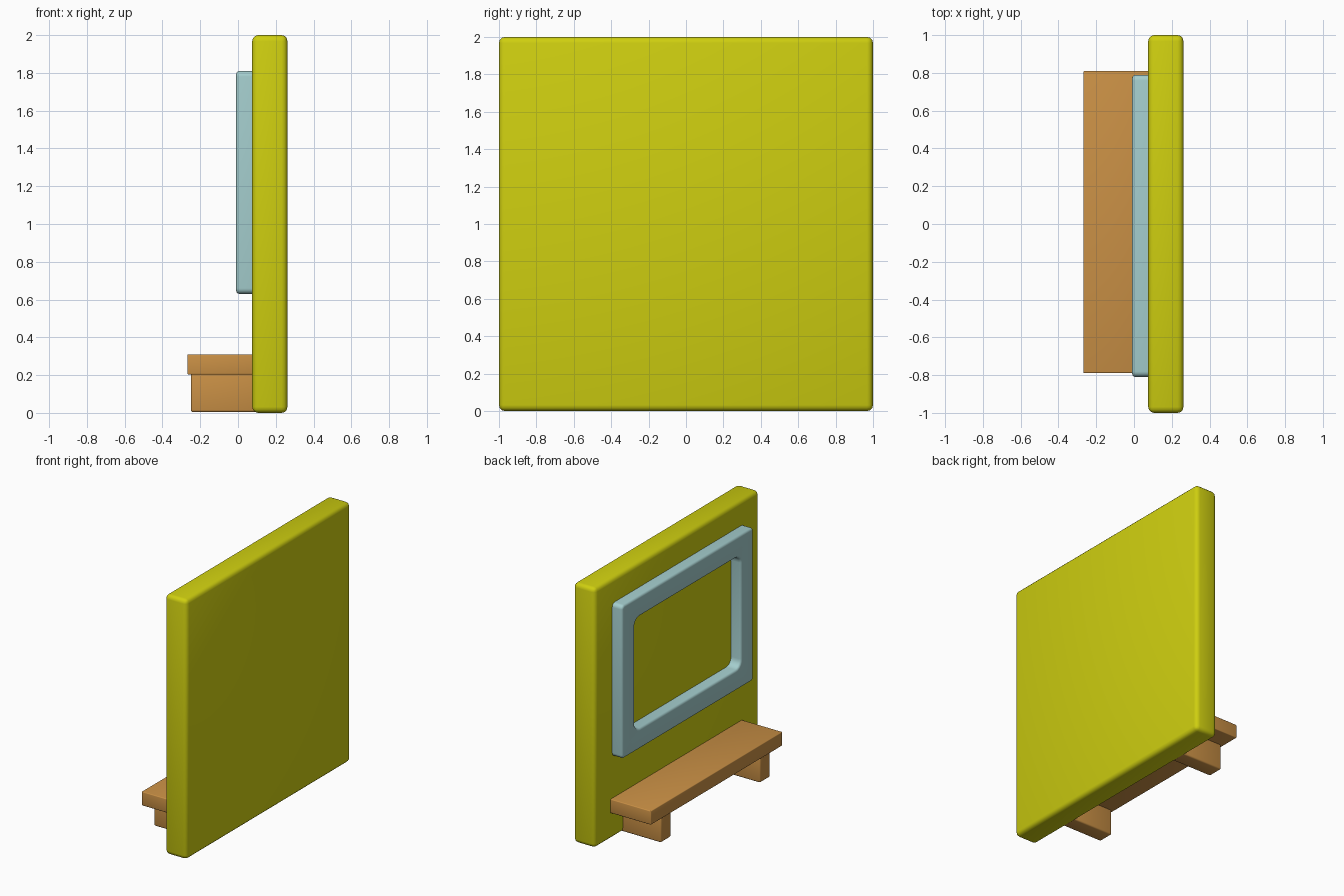
import bpy, bmesh, math

cube = bpy.data.objects.get("Cube")
if cube:
    bpy.data.objects.remove(cube)


def material(name, rgb):
    mat = bpy.data.materials.new(name)
    mat.use_nodes = True
    mat.diffuse_color = (*rgb, 1)
    mat.node_tree.nodes["Principled BSDF"].inputs["Base Color"].default_value = (*rgb, 1)
    return mat


yellow = material("yellow", (0.62, 0.62, 0.005))
wood = material("light wood", (0.59, 0.28, 0.06))
blue = material("pale blue", (0.37, 0.61, 0.61))


def finish(name, bm, mat):
    bmesh.ops.recalc_face_normals(bm, faces=bm.faces)
    mesh = bpy.data.meshes.new(name)
    bm.to_mesh(mesh)
    bm.free()
    mesh.materials.append(mat)
    obj = bpy.data.objects.new(name, mesh)
    bpy.context.collection.objects.link(obj)
    bpy.ops.object.select_all(action='DESELECT')
    obj.select_set(True)
    bpy.context.view_layer.objects.active = obj
    bpy.ops.object.shade_smooth_by_angle(angle=math.radians(35))
    return obj


def block(name, low, high, mat, bevel):
    """Box between two corners with softened edges."""
    bm = bmesh.new()
    bmesh.ops.create_cube(bm, size=1)
    for v in bm.verts:
        v.co = [(a + b) / 2 + c * (b - a) for a, b, c in zip(low, high, v.co)]
    bmesh.ops.bevel(bm, geom=bm.edges[:], offset=bevel, segments=3,
                    profile=0.5, affect='EDGES')
    return finish(name, bm, mat)


def rounded_ring(bm, x, cy, cz, half_w, half_h, radius, steps=5):
    """Rounded rectangle of vertices in a plane of constant x."""
    ring = []
    for corner, (sy, sz) in enumerate([(1, 1), (-1, 1), (-1, -1), (1, -1)]):
        for i in range(steps + 1):
            a = math.pi / 2 * (corner + i / steps)
            ring.append(bm.verts.new((
                x,
                cy + sy * (half_w - radius) + radius * math.cos(a),
                cz + sz * (half_h - radius) + radius * math.sin(a))))
    return ring


# Upright wall panel
block("wall_panel", (0.075, -1, 0), (0.262, 1, 2), yellow, 0.032)

# Raised window frame: section swept from outer wall over the face to inner wall
bm = bmesh.new()
front, back, soft = -0.01, 0.08, 0.018
outer = (0.8, 0.59, 0.03)
inner = (0.645, 0.43, 0.06)
section = [(outer, 0, back)]
for i in range(4):
    a = math.pi / 2 * i / 3
    section.append((outer, soft * (1 - math.cos(a)), front + soft * (1 - math.sin(a))))
for i in range(4):
    a = math.pi / 2 * (1 - i / 3)
    section.append((inner, -soft * (1 - math.cos(a)), front + soft * (1 - math.sin(a))))
section.append((inner, 0, back))
rings = [rounded_ring(bm, x, -0.01, 1.22, w - d, h - d, r - d)
         for (w, h, r), d, x in section]
for a, b in zip(rings, rings[1:] + rings[:1]):
    for i in range(len(a)):
        j = (i + 1) % len(a)
        bm.faces.new((a[i], a[j], b[j], b[i]))
finish("window_frame", bm, blue)

# Bench seat and its two supports
block("bench_seat", (-0.268, -0.79, 0.203), (0.1, 0.81, 0.31), wood, 0.006)
for name, y in (("left_bench_support", 0.6), ("right_bench_support", -0.605)):
    block(name, (-0.25, y - 0.062, 0.004), (0.11, y + 0.062, 0.21), wood, 0.012)
